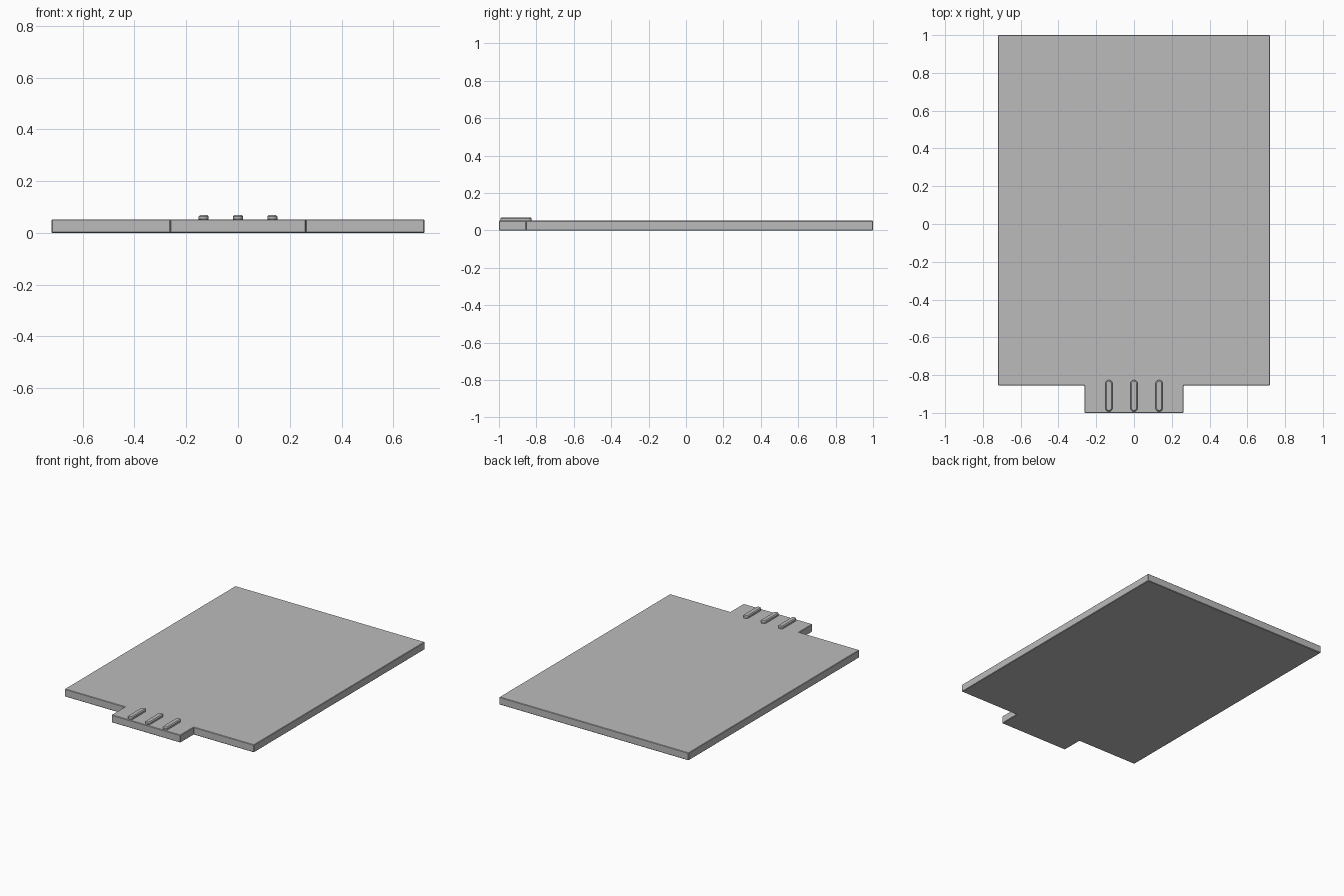
import bpy, bmesh, math

cube = bpy.data.objects.get("Cube")
if cube:
    bpy.data.objects.remove(cube, do_unlink=True)

# Single grey material
GREY = (0.5, 0.5, 0.5, 1.0)
grey = bpy.data.materials.new("plain grey")
grey.use_nodes = True
grey.diffuse_color = GREY
grey.node_tree.nodes["Principled BSDF"].inputs["Base Color"].default_value = GREY


def extrude_outline(name, outline, bottom, top, bevel):
    """Extrude a flat outline upward and chamfer its edges."""
    bm = bmesh.new()
    face = bm.faces.new([bm.verts.new((x, y, bottom)) for x, y in outline])
    result = bmesh.ops.extrude_face_region(bm, geom=[face])
    verts = [v for v in result["geom"] if isinstance(v, bmesh.types.BMVert)]
    bmesh.ops.translate(bm, verts=verts, vec=(0, 0, top - bottom))
    bmesh.ops.recalc_face_normals(bm, faces=bm.faces)
    mesh = bpy.data.meshes.new(name)
    bm.to_mesh(mesh)
    bm.free()
    mesh.materials.append(grey)
    obj = bpy.data.objects.new(name, mesh)
    bpy.context.collection.objects.link(obj)
    mod = obj.modifiers.new("chamfer", "BEVEL")
    mod.width = bevel
    mod.segments = 1
    mod.limit_method = "ANGLE"
    mod.angle_limit = math.radians(40)
    return obj


# Plate with a front tab, mirrored from its left half
half = [(0.262, -1), (0.262, -0.855), (0.72, -0.855), (0.72, 1)]
outline = half + [(-x, y) for x, y in reversed(half)]
extrude_outline("plate", outline, 0, 0.052, 0.003)


def slot(cx, front, back, radius, steps=8):
    """Long outline with half-round ends."""
    points = []
    for cy, start in ((back - radius, 0), (front + radius, math.pi)):
        for i in range(steps + 1):
            a = start + math.pi * i / steps
            points.append((cx + radius * math.cos(a), cy + radius * math.sin(a)))
    return points


# Three raised grip ridges on the tab
for label, x in (("right", -0.133), ("middle", 0), ("left", 0.133)):
    extrude_outline(label + "_grip_ridge", slot(x, -0.993, -0.826, 0.019), 0.047, 0.07, 0.006)
